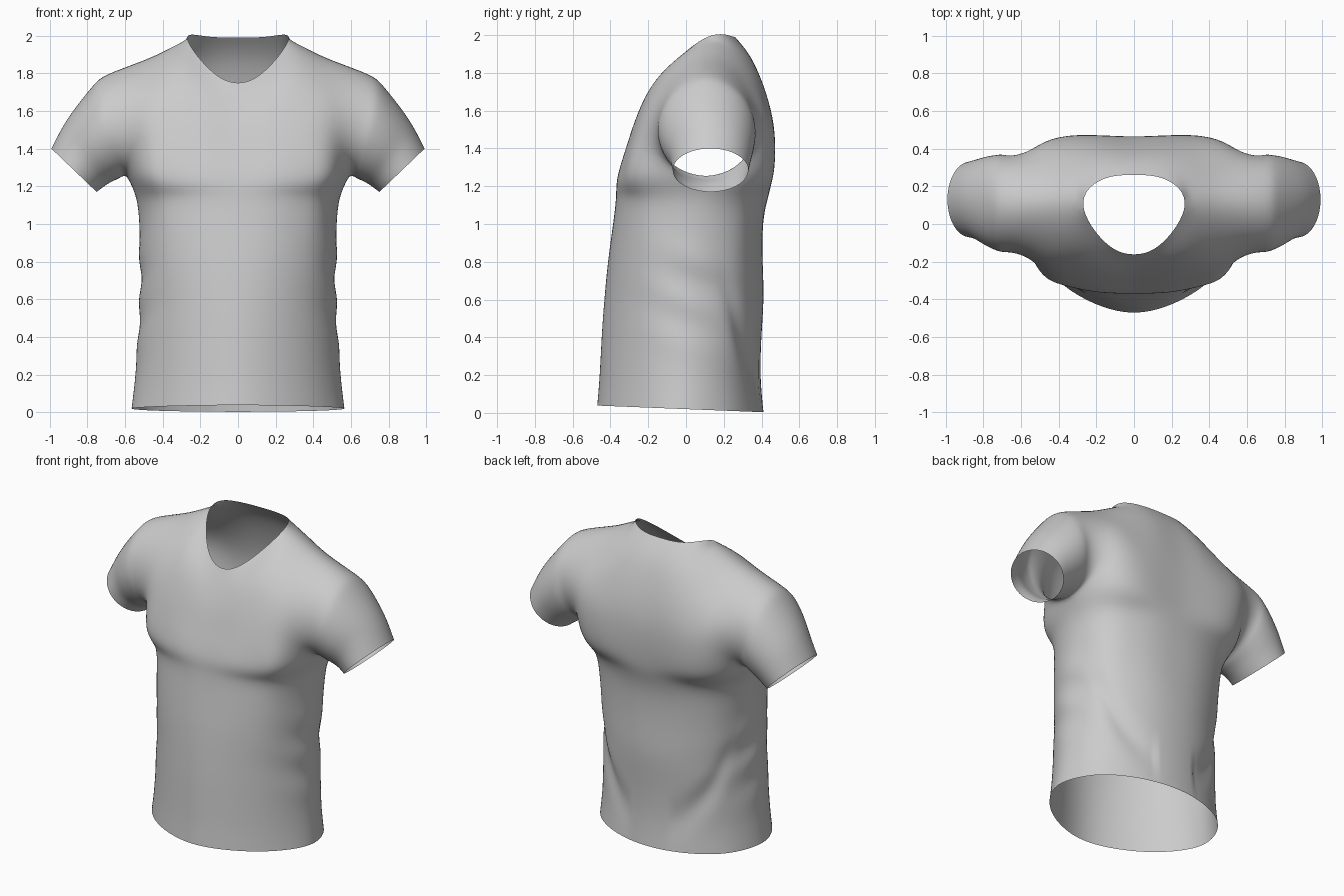
import bpy, bmesh, math
from mathutils import Vector

if "Cube" in bpy.data.objects:
    bpy.data.objects.remove(bpy.data.objects["Cube"])

# Lower torso rings: z, half width, front y, back y, side y, front / back roundness
TORSO = [
    (0.02, 0.565, -0.47, 0.41, -0.01, 1.75, 2.0),
    (0.20, 0.545, -0.457, 0.395, 0.0, 1.8, 2.0),
    (0.42, 0.530, -0.445, 0.40, 0.0, 1.85, 2.1),
    (0.62, 0.517, -0.43, 0.41, 0.0, 1.95, 2.2),
    (0.82, 0.522, -0.41, 0.405, 0.02, 2.1, 2.3),
    (1.02, 0.525, -0.383, 0.41, 0.05, 2.3, 2.4),
    (1.15, 0.545, -0.37, 0.437, 0.08, 2.5, 2.5),
]
FRACTIONS = (0, 0.33, 0.64, 0.88, 1)

# Upper panels, armpit row up to neckline and shoulder seam
FRONT = [
    [(0, -.36, 1.25), (.19, -.36, 1.25), (.37, -.325, 1.25), (.51, -.23, 1.26), (.59, .1, 1.25)],
    [(0, -.315, 1.40), (.17, -.315, 1.41), (.34, -.295, 1.43), (.50, -.235, 1.42), (.60, -.1, 1.34)],
    [(0, -.27, 1.53), (.16, -.265, 1.56), (.32, -.24, 1.60), (.49, -.20, 1.60), (.63, -.155, 1.50)],
    [(0, -.215, 1.65), (.15, -.195, 1.70), (.30, -.135, 1.79), (.47, -.09, 1.77), (.66, -.09, 1.69)],
    [(0, -.16, 1.75), (.15, -.1, 1.82), (.27, .1, 1.985), (.46, .115, 1.885), (.68, .1, 1.80)],
]
BACK = [
    [(0, .455, 1.25), (.19, .46, 1.25), (.37, .445, 1.25), (.52, .35, 1.26), (.59, .1, 1.25)],
    [(0, .465, 1.42), (.18, .47, 1.42), (.36, .465, 1.43), (.51, .41, 1.42), (.60, .30, 1.34)],
    [(0, .44, 1.62), (.17, .445, 1.62), (.34, .435, 1.61), (.50, .405, 1.60), (.63, .365, 1.51)],
    [(0, .36, 1.85), (.16, .355, 1.85), (.31, .325, 1.83), (.47, .30, 1.77), (.66, .30, 1.70)],
    [(0, .26, 1.99), (.17, .235, 1.995), (.27, .1, 1.985), (.46, .115, 1.885), (.68, .1, 1.80)],
]

# Sleeve rings: underside point, top point, half depth
SLEEVE = [
    ((.63, .11, 1.243), (.77, .11, 1.73), .258),
    ((.67, .12, 1.225), (.86, .12, 1.62), .24),
    ((.71, .13, 1.20), (.93, .13, 1.515), .215),
    ((.75, .13, 1.17), (.99, .13, 1.40), .20),
]


def torso_row(ring, front):
    z, w, yf, yb, ys, pf, pb = ring
    y_end, p = (yf, pf) if front else (yb, pb)
    row = []
    for f in FRACTIONS:
        y = ys + (y_end - ys) * (1 - f ** p) ** (1 / p)
        row.append((w * f, y, z - 0.04 * y if z < 0.1 else z))
    return row


def sleeve_ring(low, top, depth):
    low, top = Vector(low), Vector(top)
    mid, up = (low + top) / 2, (top - low) / 2
    ring = []
    for i in range(9):
        a = math.tau * i / 8
        ring.append(mid - up * math.cos(a) - Vector((0, depth * math.sin(a), 0)))
    return ring


def add_grid(bm, rows, side):
    grid = [[bm.verts.new((p[0] * side, p[1], p[2])) for p in row] for row in rows]
    for a, b in zip(grid, grid[1:]):
        for i in range(len(a) - 1):
            bm.faces.new((a[i], a[i + 1], b[i + 1], b[i]))


# Control cage: front, back and sleeve patches for both sides, welded together
bm = bmesh.new()
armhole = [r[4] for r in FRONT] + [r[4] for r in reversed(BACK[:-1])]
for side in (1, -1):
    add_grid(bm, [torso_row(r, True) for r in TORSO] + FRONT, side)
    add_grid(bm, [torso_row(r, False) for r in TORSO] + BACK, side)
    add_grid(bm, [armhole] + [sleeve_ring(*s) for s in SLEEVE], side)
bmesh.ops.remove_doubles(bm, verts=bm.verts[:], dist=0.0005)
bmesh.ops.recalc_face_normals(bm, faces=bm.faces[:])
mesh = bpy.data.meshes.new("shirt")
bm.to_mesh(mesh)
bm.free()
shirt = bpy.data.objects.new("shirt", mesh)
bpy.context.collection.objects.link(shirt)
sub = shirt.modifiers.new("smooth", 'SUBSURF')
sub.levels = sub.render_levels = 3

# Push the cage outward until the smooth surface passes through the points
target = [v.co.copy() for v in mesh.vertices]
for _ in range(6):
    deps = bpy.context.evaluated_depsgraph_get()
    deps.update()
    smooth = shirt.evaluated_get(deps).data
    now = [smooth.vertices[i].co.copy() for i in range(len(target))]
    for v, t, n in zip(mesh.vertices, target, now):
        v.co += (t - n) * 0.8
    mesh.update()
    shirt.update_tag()

# Freeze the smooth surface
deps = bpy.context.evaluated_depsgraph_get()
deps.update()
final = bpy.data.meshes.new_from_object(shirt.evaluated_get(deps))
shirt.modifiers.clear()
shirt.data = final


# Cloth folds at the waist
def bump(v, centre, width):
    return math.exp(-((v - centre) / width) ** 2)


normals = [v.normal.copy() for v in final.vertices]
for v, n in zip(final.vertices, normals):
    x, y, z = v.co
    if z > 1.1 or abs(x) < 0.15:
        continue
    d = 0.0
    if y > 0.1:
        d -= 0.022 * bump(y, 0.24 + (0.6 - z) * 0.3, 0.04) * bump(z, 0.38, 0.25)
    d += 0.008 * math.sin(24 * z + 9 * y) * bump(z, 0.62, 0.25) * bump(y, 0.02, 0.18)
    v.co += n * d

final.polygons.foreach_set("use_smooth", [True] * len(final.polygons))
final.update()
